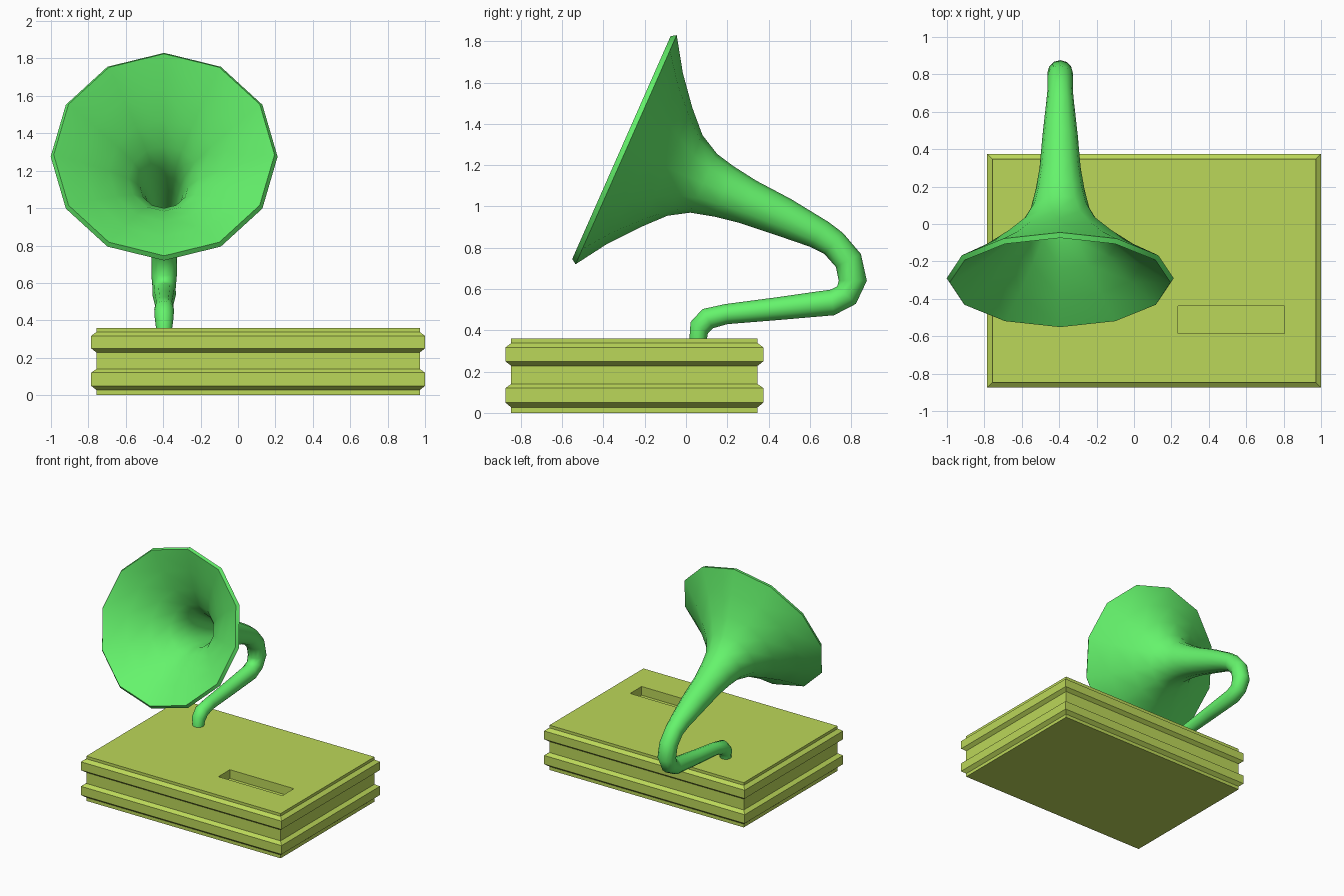
import bpy, bmesh, math
from mathutils import Vector

if "Cube" in bpy.data.objects:
    bpy.data.objects.remove(bpy.data.objects["Cube"])


def make_object(name, verts, faces, colour):
    mesh = bpy.data.meshes.new(name)
    mesh.from_pydata(verts, [], faces)
    mesh.update()
    obj = bpy.data.objects.new(name, mesh)
    bpy.context.collection.objects.link(obj)
    if colour:
        mat = bpy.data.materials.new(name + "_colour")
        mat.diffuse_color = colour
        mat.use_nodes = True
        mat.node_tree.nodes["Principled BSDF"].inputs["Base Color"].default_value = mat.diffuse_color
        mesh.materials.append(mat)
    return obj


def skin(rings, sides):
    """Quads between neighbouring rings of equal size."""
    return [(i * sides + k, i * sides + (k + 1) % sides,
             (i + 1) * sides + (k + 1) % sides, (i + 1) * sides + k)
            for i in range(rings - 1) for k in range(sides)]


def activate(obj):
    bpy.ops.object.select_all(action='DESELECT')
    obj.select_set(True)
    bpy.context.view_layer.objects.active = obj


# Moulded base: rectangle lofted through a (height, inset) profile
X0, X1, Y0, Y1, INSET = -0.785, 1.0, -0.875, 0.375, 0.028
profile = [(0, 1), (0.027, 1), (0.05, 0), (0.12, 0), (0.14, 1),
           (0.228, 1), (0.25, 0), (0.317, 0), (0.338, 1), (0.36, 1)]
verts = []
for z, step in profile:
    d = INSET * step
    verts += [(X0 + d, Y0 + d, z), (X1 - d, Y0 + d, z),
              (X1 - d, Y1 - d, z), (X0 + d, Y1 - d, z)]
n = len(verts)
faces = skin(len(profile), 4) + [(3, 2, 1, 0), (n - 4, n - 3, n - 2, n - 1)]
base = make_object("base", verts, faces, (0.5, 0.68, 0.1, 1))

# Rectangular slot sunk in the top of the base
bpy.ops.mesh.primitive_cube_add(size=1, location=(0.52, -0.512, 0.36))
cutter = bpy.context.object
cutter.name = "slot_cutter"
cutter.scale = (0.57, 0.146, 0.14)
cutter.hide_render = True
bpy.context.view_layer.update()
cut = base.modifiers.new("slot", 'BOOLEAN')
cut.operation = 'DIFFERENCE'
cut.solver = 'EXACT'
cut.object = cutter
activate(base)
bpy.ops.object.modifier_apply(modifier=cut.name)
bpy.data.objects.remove(cutter)

# Horn: 12-sided sections given by their outer and inner (y, z) side points
SIDES, HORN_X = 12, -0.395
sections = [
    ((-0.045, 1.83), (-0.535, 0.72)), ((-0.015, 1.645), (-0.38, 0.82)),
    ((0.03, 1.48), (-0.22, 0.90)), ((0.08, 1.345), (-0.09, 0.955)),
    ((0.15, 1.255), (0.02, 0.97)), ((0.23, 1.195), (0.14, 0.95)),
    ((0.34, 1.125), (0.26, 0.92)), ((0.51, 1.035), (0.44, 0.86)),
    ((0.69, 0.925), (0.60, 0.805)), ((0.76, 0.872), (0.67, 0.77)),
    ((0.847, 0.77), (0.726, 0.707)), ((0.876, 0.64), (0.74, 0.64)),
    ((0.823, 0.528), (0.732, 0.612)), ((0.717, 0.473), (0.70, 0.597)),
    ((0.45, 0.45), (0.44, 0.56)), ((0.20, 0.43), (0.19, 0.527)),
    ((0.13, 0.41), (0.08, 0.503)), ((0.106, 0.385), (0.022, 0.44)),
    ((0.10, 0.35), (0.016, 0.35))]
verts = []
for outer, inner in sections:
    a, b = Vector((HORN_X, *outer)), Vector((HORN_X, *inner))
    centre, up = (a + b) / 2, (a - b) / 2
    side = Vector((up.length, 0, 0))
    for k in range(SIDES):
        t = 2 * math.pi * k / SIDES
        verts.append(centre + up * math.cos(t) + side * math.sin(t))
horn = make_object("horn", verts, skin(len(sections), SIDES), (0.13, 0.9, 0.15, 1))

# Wall thickness inwards, then smooth shading with a crisp rim
wall = horn.modifiers.new("wall", 'SOLIDIFY')
wall.thickness = 0.03
wall.offset = -1
activate(horn)
bpy.ops.object.modifier_apply(modifier=wall.name)
bpy.ops.object.shade_smooth_by_angle(angle=math.radians(60))
